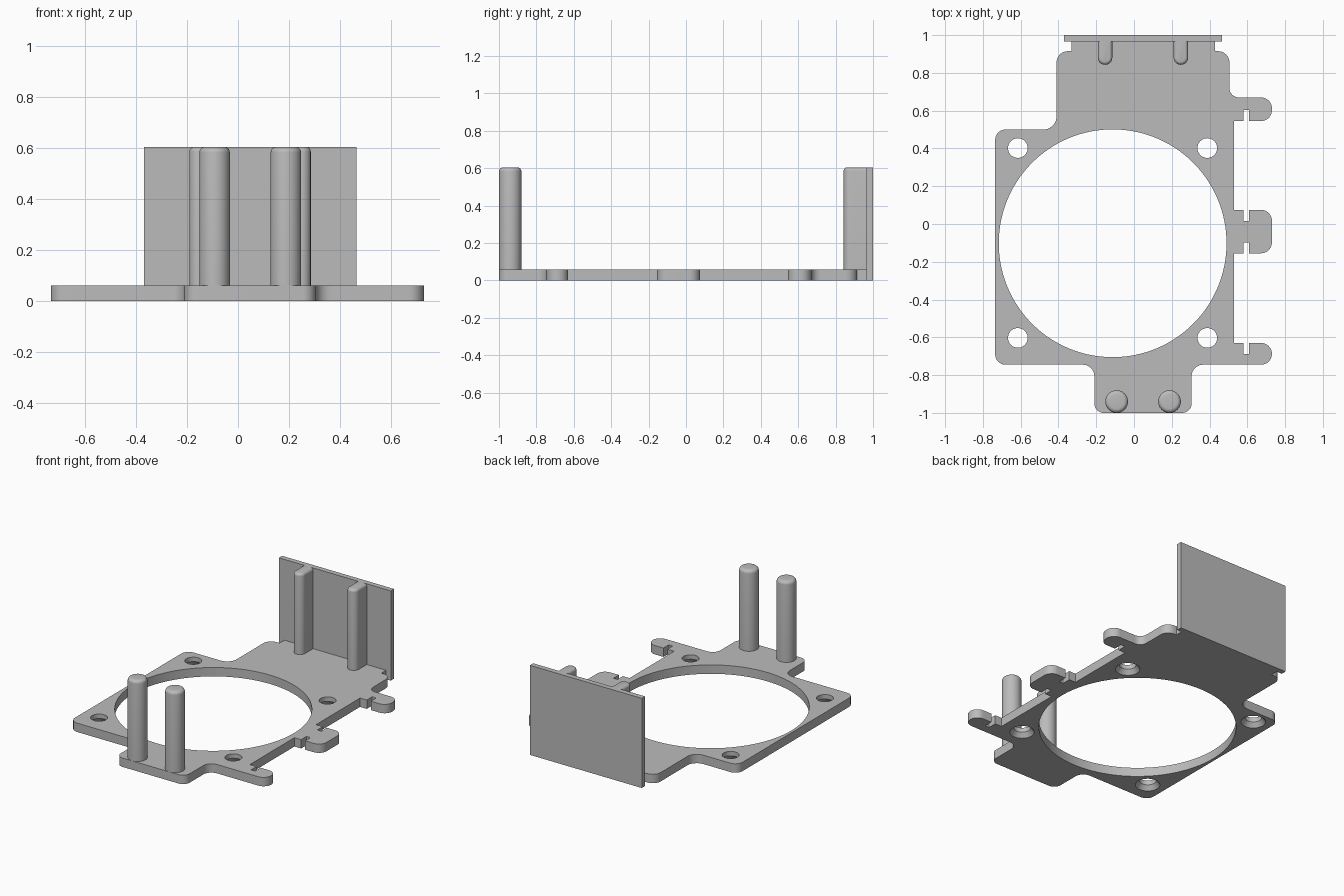
import bpy, bmesh, math
from mathutils import Vector

cube = bpy.data.objects.get("Cube")
if cube:
    bpy.data.objects.remove(cube, do_unlink=True)

THICK, TOP, RIGHT, TIP = 0.06, 0.605, 0.53, 0.73

grey = bpy.data.materials.new("matte grey")
grey.use_nodes = True
grey.diffuse_color = (0.5, 0.5, 0.5, 1)
grey.node_tree.nodes["Principled BSDF"].inputs["Base Color"].default_value = (0.5, 0.5, 0.5, 1)


def rounded(corners, steps=10):
    """Turn (x, y, radius) corners into a polygon with arcs at the corners."""
    out = []
    for i, (x, y, r) in enumerate(corners):
        p = Vector((x, y))
        if not r:
            out.append(p)
            continue
        a = (Vector(corners[i - 1][:2]) - p).normalized()
        b = (Vector(corners[(i + 1) % len(corners)][:2]) - p).normalized()
        half = a.angle(b) / 2
        centre = p + (a + b).normalized() * (r / math.sin(half))
        start = p + a * (r / math.tan(half)) - centre
        end = p + b * (r / math.tan(half)) - centre
        sweep = math.pi - 2 * half
        for k in range(steps + 1):
            t = k / steps
            out.append(centre + (start * math.sin((1 - t) * sweep)
                                 + end * math.sin(t * sweep)) / math.sin(sweep))
    return out


def circle(x, y, r, n=48):
    return [Vector((x + r * math.cos(math.tau * k / n), y + r * math.sin(math.tau * k / n)))
            for k in range(n)]


def prism(name, outline, z0, z1, fillet=0.0, keep_y=None):
    """Extrude an outline upward; fillet the top rim except where it lies on keep_y."""
    bm = bmesh.new()
    face = bm.faces.new([bm.verts.new((p.x, p.y, z0)) for p in outline])
    up = bmesh.ops.extrude_face_region(bm, geom=[face])["geom"]
    bmesh.ops.translate(bm, vec=(0, 0, z1 - z0),
                        verts=[g for g in up if isinstance(g, bmesh.types.BMVert)])
    bmesh.ops.recalc_face_normals(bm, faces=bm.faces)
    if fillet:
        rim = [e for e in bm.edges if all(v.co.z > z1 - 1e-5 for v in e.verts)
               and not (keep_y and all(abs(v.co.y - keep_y) < 1e-5 for v in e.verts))]
        bmesh.ops.bevel(bm, geom=rim, offset=fillet, segments=5, profile=0.5, affect="EDGES")
    return finish(name, bm)


def finish(name, bm):
    mesh = bpy.data.meshes.new(name)
    bm.to_mesh(mesh)
    bm.free()
    mesh.materials.append(grey)
    obj = bpy.data.objects.new(name, mesh)
    bpy.context.collection.objects.link(obj)
    return obj


def clip(low, high, slot_low=False, slot_high=False, join_low=True, join_high=True):
    """Corners of one side clip, walked upward around its tip."""
    r, a, b, depth = 0.057, 0.58, 0.61, 0.058
    pts = [(RIGHT, low, 0)] if join_low else []
    if slot_low:
        pts += [(a, low, 0), (a, low + depth, 0), (b, low + depth, 0), (b, low, 0)]
    pts += [(TIP, low, r), (TIP, high, r)]
    if slot_high:
        pts += [(b, high, 0), (b, high - depth, 0), (a, high - depth, 0), (a, high, 0)]
    return pts + ([(RIGHT, high, 0)] if join_high else [])


# Base plate outline: front tab, side clips, back neck, left side
outline = [(-0.21, -1, 0.05), (0.305, -1, 0.05), (0.305, -0.745, 0.06)]
outline += clip(-0.745, -0.63, slot_high=True, join_low=False)
outline += clip(-0.155, 0.075, slot_low=True, slot_high=True)
outline += clip(0.545, 0.67, slot_low=True, join_high=False)
outline += [(0.505, 0.67, 0.05), (0.505, 0.915, 0.06), (0.43, 0.915, 0), (0.43, 0.97, 0),
            (-0.33, 0.97, 0), (-0.33, 0.915, 0), (-0.41, 0.915, 0.06), (-0.41, 0.5, 0.07),
            (-0.735, 0.5, 0.055), (-0.735, -0.745, 0.055), (-0.21, -0.745, 0.06)]
plate = prism("base_plate", rounded(outline), 0, THICK)


# Cutters: the large opening and four screw holes countersunk from below
def cut(cutter):
    cutter.hide_render = True
    cutter.hide_viewport = True
    mod = plate.modifiers.new(cutter.name, "BOOLEAN")
    mod.operation = "DIFFERENCE"
    mod.solver = "EXACT"
    mod.object = cutter


cut(prism("opening_cutter", circle(-0.113, -0.102, 0.603, 128), -0.1, 0.2))
for x in (-0.615, 0.388):
    for y in (-0.603, 0.402):
        bm = bmesh.new()
        rings = [[bm.verts.new((p.x, p.y, z)) for p in circle(x, y, r)]
                 for r, z in ((0.075, -0.05), (0.075, 0), (0.052, 0.03), (0.052, 0.1))]
        for lower, upper in zip(rings, rings[1:]):
            for k in range(len(lower)):
                bm.faces.new((lower[k - 1], lower[k], upper[k], upper[k - 1]))
        bm.faces.new(rings[0][::-1])
        bm.faces.new(rings[-1])
        cut(finish("screw_hole_cutter", bm))

# Bake the cuts into the plate
baked = bpy.data.meshes.new_from_object(
    plate.evaluated_get(bpy.context.evaluated_depsgraph_get()))
plate.modifiers.clear()
plate.data = baked
for obj in [o for o in bpy.data.objects if o.name.find("_cutter") > 0]:
    bpy.data.objects.remove(obj, do_unlink=True)

parts = [plate]

# Upright back wall
parts.append(prism("back_wall", rounded([(-0.37, 0.965, 0), (0.465, 0.965, 0),
                                         (0.465, 1, 0), (-0.37, 1, 0)]), 0, TOP))

# Round-nosed ribs bracing the wall
for side, x in (("right", -0.153), ("left", 0.248)):
    w = 0.038
    nose = rounded([(x - w, 0.97, 0), (x - w, 0.843, w * 0.99),
                    (x + w, 0.843, w * 0.99), (x + w, 0.97, 0)])
    parts.append(prism(side + "_wall_rib", nose, THICK - 0.01, TOP, 0.018, 0.97))

# Front posts with softened tops
for side, x in (("right", -0.092), ("left", 0.188)):
    parts.append(prism(side + "_front_post", circle(x, -0.94, 0.06),
                       THICK - 0.01, TOP, 0.022))

# Smooth curved sides, sharp edges kept
bpy.ops.object.select_all(action="DESELECT")
for part in parts:
    part.select_set(True)
bpy.context.view_layer.objects.active = plate
bpy.ops.object.shade_smooth_by_angle(angle=math.radians(30))
